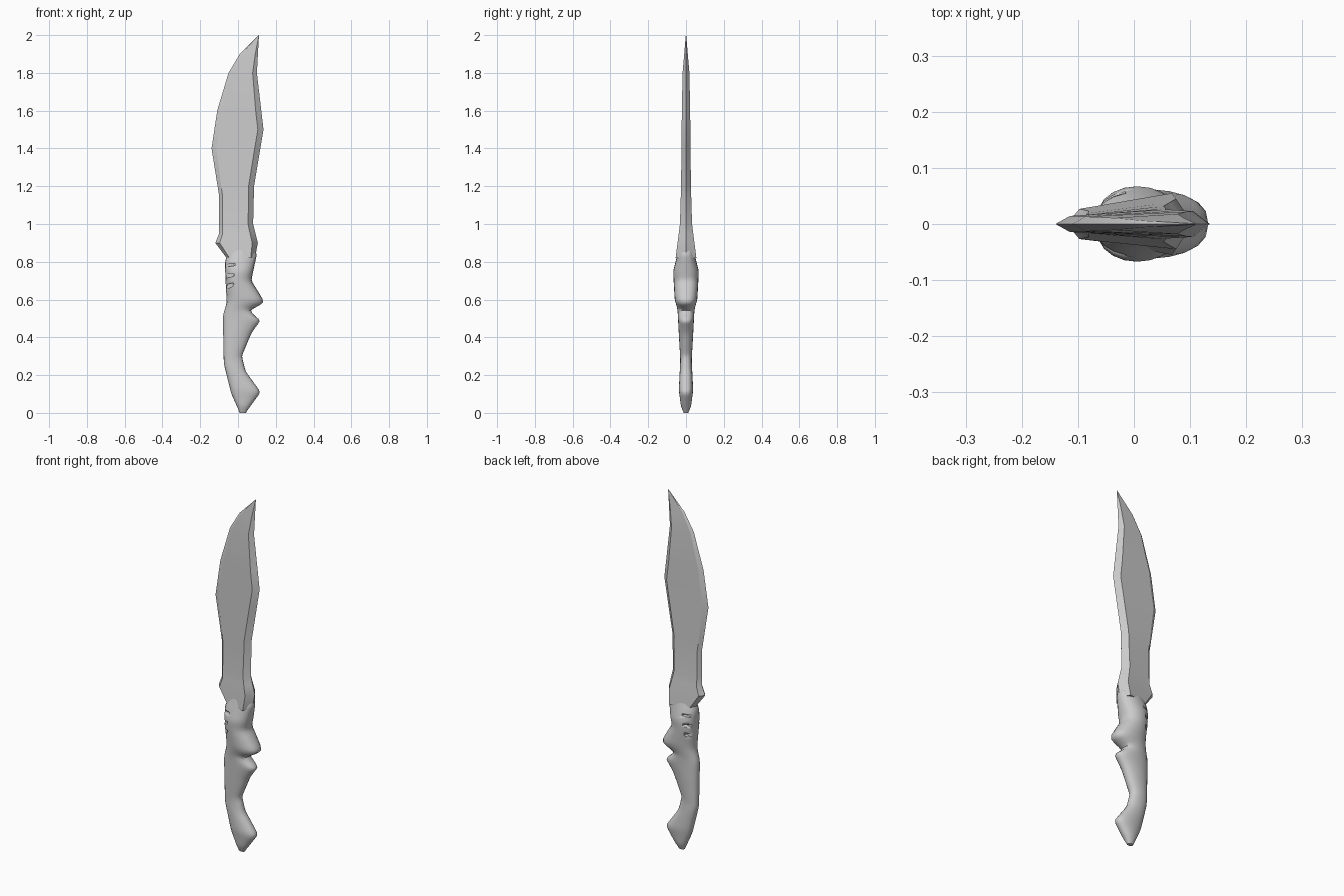
import bpy, bmesh, math

cube = bpy.data.objects.get("Cube")
if cube:
    bpy.data.objects.remove(cube, do_unlink=True)

# One plain grey finish
grey = bpy.data.materials.new("plain grey")
grey.use_nodes = True
grey.diffuse_color = (0.6, 0.6, 0.6, 1)
shader = grey.node_tree.nodes["Principled BSDF"]
shader.inputs["Base Color"].default_value = grey.diffuse_color


def straight(curve, height):
    """Read a value off a broken line of (height, value) points."""
    for (low, start), (high, end) in zip(curve, curve[1:]):
        if height <= high:
            return start + (end - start) * (height - low) / (high - low)
    return curve[-1][1]


def flowing(curve, height, reach=0.012):
    """Read the same line with its corners rounded off."""
    before = straight(curve, max(height - reach, curve[0][0]))
    after = straight(curve, height + reach)
    return (before + after + straight(curve, height) * 2) / 4


def loft(name, rings, crease_angle):
    """Skin a list of equal rings, cap both ends and shade by angle."""
    bm = bmesh.new()
    loops = [[bm.verts.new(point) for point in ring] for ring in rings]
    for lower, upper in zip(loops, loops[1:]):
        quads = zip(lower, lower[1:] + lower[:1], upper[1:] + upper[:1], upper)
        for quad in quads:
            bm.faces.new(quad)
    bm.faces.new(loops[0])
    bm.faces.new(loops[-1])
    bmesh.ops.recalc_face_normals(bm, faces=bm.faces)
    mesh = bpy.data.meshes.new(name)
    bm.to_mesh(mesh)
    bm.free()
    mesh.materials.append(grey)
    part = bpy.data.objects.new(name, mesh)
    bpy.context.collection.objects.link(part)
    bpy.ops.object.select_all(action="DESELECT")
    part.select_set(True)
    bpy.context.view_layer.objects.active = part
    bpy.ops.object.shade_smooth_by_angle(angle=math.radians(crease_angle))
    return part


# Blade outline: curved cutting edge with a hooked heel, and angled spine
cutting_edge = [(0.82, -0.06), (0.9, -0.12), (0.95, -0.1), (1.15, -0.1),
                (1.4, -0.14), (1.6, -0.11), (1.8, -0.05), (1.9, 0.01),
                (2, 0.109)]
blade_spine = [(0.82, 0.09), (0.9, 0.105), (1, 0.08), (1.2, 0.085),
               (1.5, 0.135), (1.8, 0.1), (2, 0.111)]
blade_thickness = [(0.82, 0.055), (1, 0.032), (1.2, 0.026), (1.6, 0.022),
                   (1.8, 0.018), (2, 0.001)]


def blade_ring(height):
    edge = straight(cutting_edge, height)
    spine = straight(blade_spine, height)
    thick = straight(blade_thickness, height)
    width = spine - edge
    # A bevel along each border leaves a broad, nearly flat flank
    ridge = spine - min(0.03, width * 0.15)
    shoulder = edge + width * 0.1
    return [(edge, 0, height),
            (shoulder, -thick * 0.6, height), (ridge, -thick, height),
            (spine, 0, height),
            (ridge, thick, height), (shoulder, thick * 0.6, height)]


blade_heights = sorted({height for curve in (cutting_edge, blade_spine, blade_thickness)
                        for height, value in curve})
loft("blade", [blade_ring(height) for height in blade_heights], 20)

# Handle outline: hooked pommel, slim grip, two knuckles and a swollen collar
handle_back = [(0, 0.01), (0.1, -0.035), (0.26, -0.075), (0.5, -0.08),
               (0.57, -0.06), (0.8, -0.07), (0.9, -0.03)]
handle_front = [(0, 0.04), (0.11, 0.12), (0.22, 0.04), (0.3, 0.02),
                (0.42, 0.07), (0.5, 0.12), (0.555, 0.06), (0.6, 0.14),
                (0.7, 0.07), (0.84, 0.1), (0.9, 0.07)]
handle_thickness = [(0, 0.01), (0.03, 0.026), (0.12, 0.038), (0.28, 0.03),
                    (0.4, 0.037), (0.55, 0.045), (0.6, 0.06), (0.75, 0.068),
                    (0.9, 0.03)]
sides = 20
steps = 60


def handle_ring(height):
    back = flowing(handle_back, height)
    front = flowing(handle_front, height)
    thick = flowing(handle_thickness, height)
    middle, half = (back + front) / 2, (front - back) / 2
    # The knuckles slope down towards the front
    slope = -0.2 * math.exp(-((height - 0.56) / 0.08) ** 2)
    ring = []
    for side in range(sides):
        turn = math.tau * side / sides
        across, out = math.cos(turn), math.sin(turn)
        # Broad flanks are boxier than an ellipse
        depth = math.copysign(thick * abs(out) ** 0.8, out)
        ring.append((middle + half * across, depth,
                     height + slope * half * across))
    return ring


handle = loft("handle", [handle_ring(0.9 * step / steps)
                         for step in range(steps + 1)], 60)


# Three tapered notches carved into each flank of the collar
def carve_notch(height, width, tall, flank):
    left, right = -0.045 - width, -0.045 + width
    rings = [[(left, depth, height - tall), (right, depth, height),
              (right, depth, height + tall), (left, depth, height + tall / 2)]
             for depth in (flank * 0.033, flank * 0.1)]
    cutter = loft("notch_cutter", rings, 20)
    cutter.hide_render = True
    cutter.hide_viewport = True
    notch = handle.modifiers.new("notch", "BOOLEAN")
    notch.operation = "DIFFERENCE"
    notch.solver = "EXACT"
    notch.object = cutter


for flank in (-1, 1):
    for index in range(3):
        carve_notch(0.78 - index * 0.055, 0.03 - index * 0.006,
                    0.01 + index * 0.004, flank)
